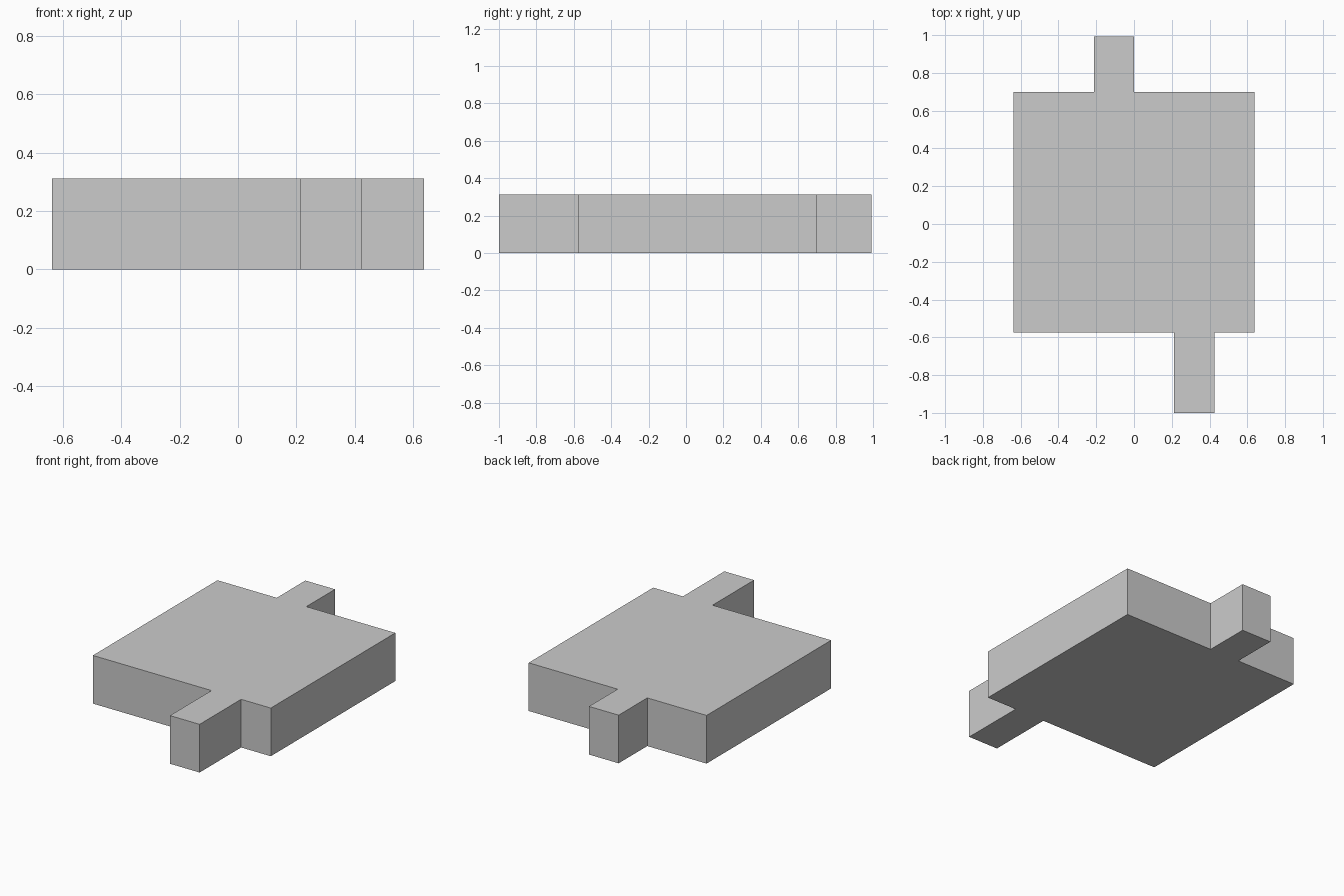
import bpy
import bmesh

if "Cube" in bpy.data.objects:
    bpy.data.objects.remove(bpy.data.objects["Cube"])

U = 0.2125            # layout module: the square body is 6 x 6 modules
HEIGHT = 0.312
Y_FRONT, Y_BACK = -0.575, 0.70

# Plan outline of the square body with a front tab and a back tab
outline = [
    (-3 * U, Y_FRONT), (0, Y_FRONT), (U, Y_FRONT),
    (U, -1.0), (2 * U, -1.0), (2 * U, Y_FRONT),
    (3 * U, Y_FRONT), (3 * U, Y_BACK),
    (0, Y_BACK), (0, 0.993), (-U, 0.993), (-U, Y_BACK),
    (-3 * U, Y_BACK),
]


def extrude_outline(name, points, height):
    bm = bmesh.new()
    base = bm.faces.new([bm.verts.new((x, y, 0)) for x, y in points])
    top = bmesh.ops.extrude_face_region(bm, geom=[base])["geom"]
    verts = [g for g in top if isinstance(g, bmesh.types.BMVert)]
    bmesh.ops.translate(bm, verts=verts, vec=(0, 0, height))
    bmesh.ops.recalc_face_normals(bm, faces=bm.faces)
    mesh = bpy.data.meshes.new(name)
    bm.to_mesh(mesh)
    bm.free()
    obj = bpy.data.objects.new(name, mesh)
    bpy.context.collection.objects.link(obj)
    return obj


# Solid tabbed block, flat shaded
block = extrude_outline("tabbed_block", outline, HEIGHT)
